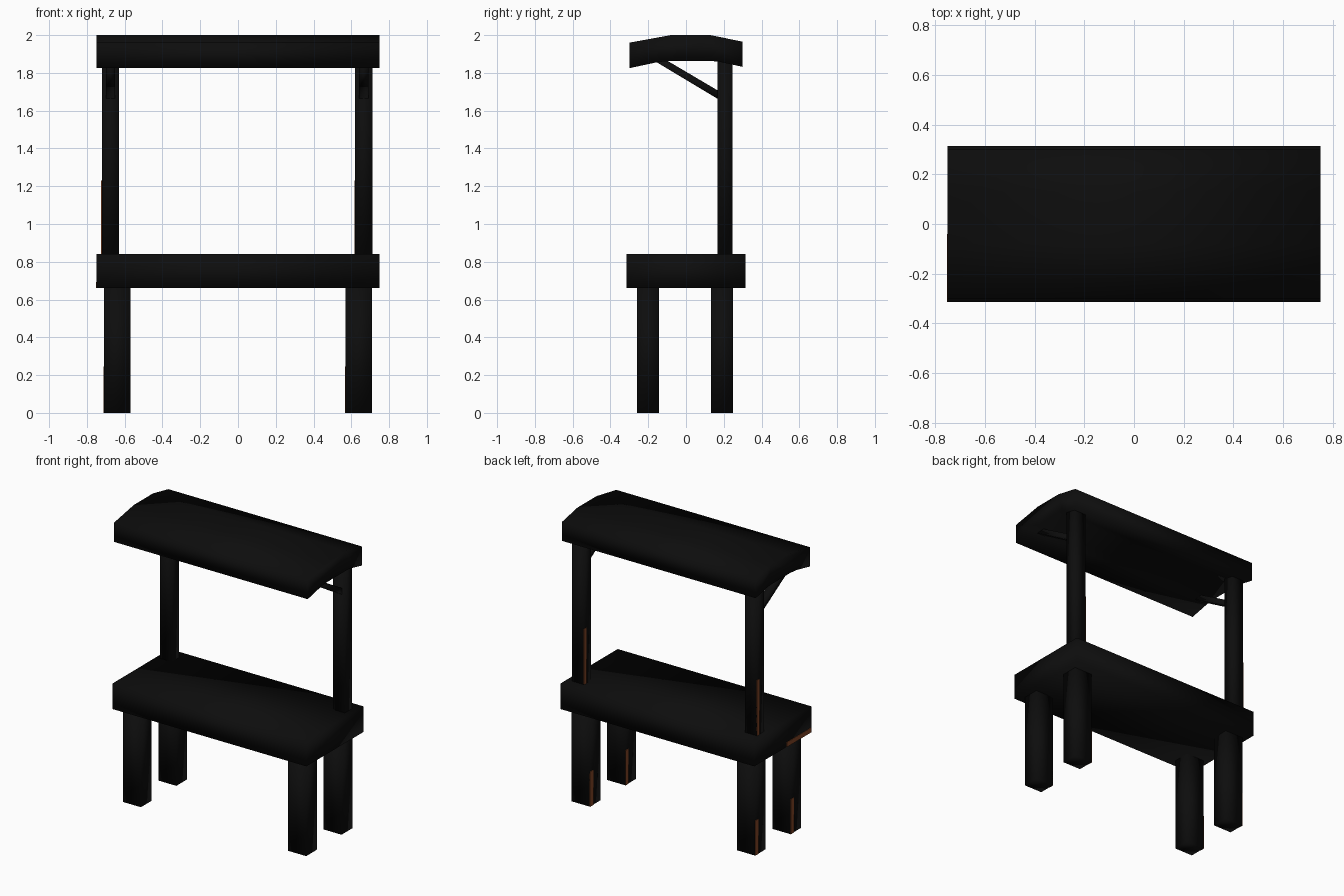
import bpy, bmesh

if "Cube" in bpy.data.objects:
    bpy.data.objects.remove(bpy.data.objects["Cube"])


def material(name, rgb):
    m = bpy.data.materials.new(name)
    m.diffuse_color = (*rgb, 1.0)
    m.use_nodes = True
    m.node_tree.nodes["Principled BSDF"].inputs["Base Color"].default_value = m.diffuse_color
    return m


BLACK = material("soot black", (0.004, 0.004, 0.004))
RUST = material("rust brown", (0.24, 0.065, 0.02))


def extrude_x(name, profile, x0, x1, mat, smooth=True):
    """Closed (y, z) profile extruded from x0 to x1."""
    bm = bmesh.new()
    a = [bm.verts.new((x0, y, z)) for y, z in profile]
    b = [bm.verts.new((x1, y, z)) for y, z in profile]
    n = len(profile)
    bm.faces.new(a)
    bm.faces.new(b)
    for i in range(n):
        j = (i + 1) % n
        bm.faces.new((a[i], a[j], b[j], b[i]))
    bmesh.ops.recalc_face_normals(bm, faces=bm.faces)
    for f in bm.faces:
        f.smooth = smooth
    mesh = bpy.data.meshes.new(name)
    bm.to_mesh(mesh)
    bm.free()
    mesh.materials.append(mat)
    ob = bpy.data.objects.new(name, mesh)
    bpy.context.collection.objects.link(ob)
    return ob


def box(name, x0, x1, y0, y1, z0, z1, mat=BLACK, smooth=True):
    return extrude_x(name, [(y0, z0), (y1, z0), (y1, z1), (y0, z1)], x0, x1, mat, smooth)


def streak(name, x, y0, y1, z0, z1):
    """Thin painted plate on a face that looks towards -x."""
    box(name, x - 0.003, x + 0.002, y0, y1, z0, z1, RUST, False)


# Counter slab with a worn lower edge on the left end
box("counter", -0.75, 0.75, -0.315, 0.315, 0.66, 0.84)
streak("counter_streak", -0.75, -0.315, -0.04, 0.66, 0.693)

# Four legs, each with a streak by its back left corner
for side, x0 in (("left", -0.71), ("right", 0.57)):
    for end, y0 in (("front", -0.26), ("back", 0.132)):
        y1 = y0 + 0.118
        box(f"{end}_{side}_leg", x0, x0 + 0.14, y0, y1, 0, 0.67)
        streak(f"{end}_{side}_leg_streak", x0, y1 - 0.034, y1, 0, 0.245)

# Back posts and the slanted braces under the roof
for side, x in (("left", -0.675), ("right", 0.665)):
    box(f"{side}_post", x - 0.046, x + 0.046, 0.166, 0.246, 0.83, 1.90)
    streak(f"{side}_post_streak", x - 0.046, 0.221, 0.246, 0.84, 1.23)
    extrude_x(f"{side}_brace",
              [(-0.17, 1.865), (-0.10, 1.865), (0.18, 1.70), (0.18, 1.655)],
              x - 0.025, x + 0.025, BLACK)

# Arched roof
extrude_x("roof",
          [(-0.30, 1.825), (-0.15, 1.857), (-0.08, 1.863), (0.13, 1.863), (0.17, 1.86),
           (0.30, 1.832), (0.30, 1.965), (0.13, 2.0), (-0.08, 2.0), (-0.30, 1.96)],
          -0.75, 0.75, BLACK)
